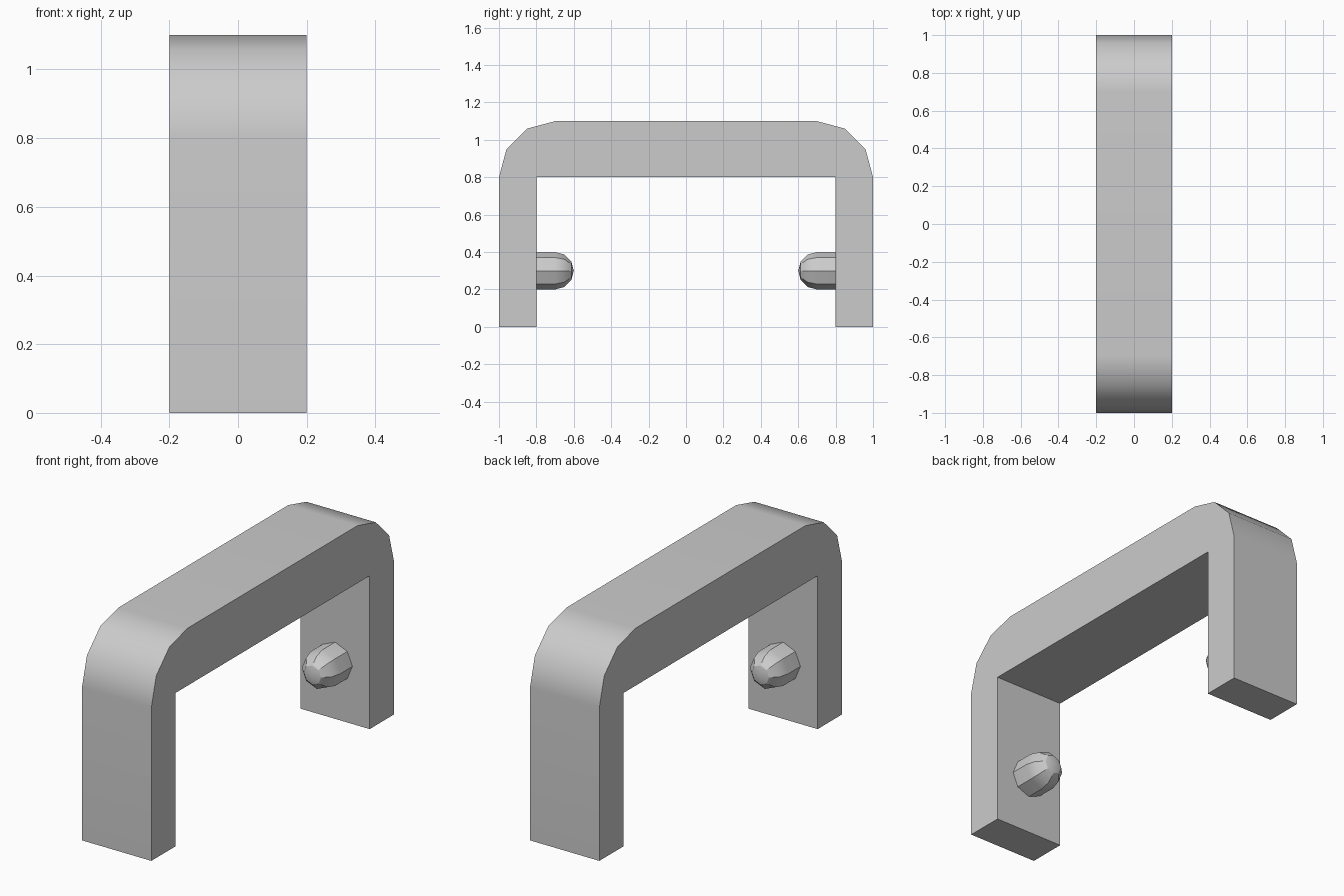
import bpy, bmesh
from math import sin, cos, pi, radians
from mathutils import Vector

default_cube = bpy.data.objects.get("Cube")
if default_cube:
    bpy.data.objects.remove(default_cube, do_unlink=True)

HALF_LENGTH, HALF_WIDTH = 1.0, 0.2
CORNER_Y, CORNER_Z, CORNER_R = 0.7, 0.8, 0.3
INNER_Y = 0.8
PEG_Z, PEG_R = 0.3, 0.1

grey = bpy.data.materials.new("plain_grey")
grey.use_nodes = True
grey.diffuse_color = (0.6, 0.6, 0.6, 1)
grey.node_tree.nodes["Principled BSDF"].inputs["Base Color"].default_value = (0.6, 0.6, 0.6, 1)


def make_object(name, bm):
    bmesh.ops.recalc_face_normals(bm, faces=bm.faces)
    mesh = bpy.data.meshes.new(name)
    bm.to_mesh(mesh)
    bm.free()
    mesh.materials.append(grey)
    obj = bpy.data.objects.new(name, mesh)
    bpy.context.collection.objects.link(obj)
    bpy.ops.object.select_all(action='DESELECT')
    obj.select_set(True)
    bpy.context.view_layer.objects.active = obj
    bpy.ops.object.shade_smooth_by_angle(angle=radians(31))
    # Keep the large faces flat beside the rounded corners
    weighted = obj.modifiers.new("weighted_normals", 'WEIGHTED_NORMAL')
    weighted.keep_sharp = True
    return obj


def arc(steps):
    return [(cos(i * pi / 2 / steps), sin(i * pi / 2 / steps)) for i in range(steps + 1)]


# Arch: half outline mirrored across y, then extruded along x
half = [(INNER_Y, CORNER_Z), (INNER_Y, 0), (HALF_LENGTH, 0)]
half += [(CORNER_Y + CORNER_R * c, CORNER_Z + CORNER_R * s) for c, s in arc(3)]
outline = half + [(-y, z) for y, z in reversed(half)]
bm = bmesh.new()
side = bm.faces.new([bm.verts.new((-HALF_WIDTH, y, z)) for y, z in outline])
extruded = bmesh.ops.extrude_face_region(bm, geom=[side], use_keep_orig=True)
moved = [g for g in extruded["geom"] if isinstance(g, bmesh.types.BMVert)]
bmesh.ops.translate(bm, verts=moved, vec=(2 * HALF_WIDTH, 0, 0))
make_object("arch", bm)

# Rounded pegs: eight-sided lathes pointing inward from each leg
for name, sign in (("front_peg", -1), ("back_peg", 1)):
    profile = [(INNER_Y + 0.01, 0), (INNER_Y + 0.01, PEG_R)]
    profile += [(CORNER_Y - PEG_R * s, PEG_R * c) for c, s in arc(3)]
    bm = bmesh.new()
    points = [bm.verts.new((0, sign * y, PEG_Z + r)) for y, r in profile]
    edges = [bm.edges.new(pair) for pair in zip(points, points[1:])]
    bmesh.ops.spin(bm, geom=points + edges, cent=Vector((0, 0, PEG_Z)),
                   axis=Vector((0, 1, 0)), angle=2 * pi, steps=8)
    bmesh.ops.remove_doubles(bm, verts=bm.verts, dist=0.0001)
    make_object(name, bm)
